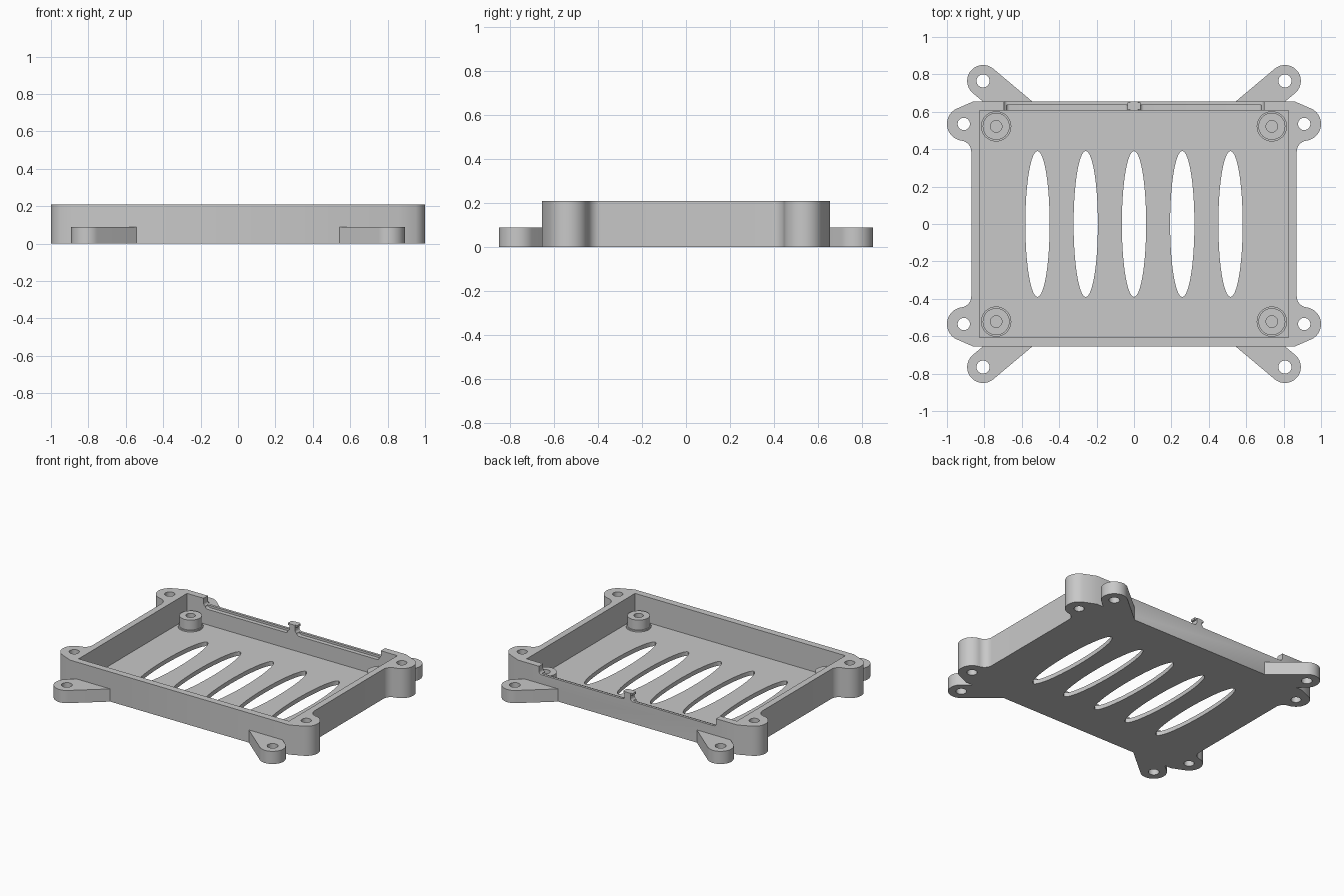
import bpy, bmesh
from math import cos, sin, tan, pi, radians, atan2, sqrt

if "Cube" in bpy.data.objects:
    bpy.data.objects.remove(bpy.data.objects["Cube"])

HEIGHT, FLOOR, FOOT, POST = 0.21, 0.03, 0.09, 0.11
SIDE, BACK = 0.87, 0.655

grey = bpy.data.materials.new("plain grey")
grey.use_nodes = True
COLOR = (0.58, 0.58, 0.58, 1)
grey.diffuse_color = COLOR
grey.node_tree.nodes["Principled BSDF"].inputs["Base Color"].default_value = COLOR


def arc(cx, cy, r, a0, a1, n=12, ry=None):
    """Points along an arc, angles in degrees."""
    ry = ry or r
    angles = [radians(a0 + (a1 - a0) * i / n) for i in range(n + 1)]
    return [(cx + r * cos(a), cy + ry * sin(a)) for a in angles]


def ring(cx, cy, r, ry=None, n=40):
    return arc(cx, cy, r, 0, 360, n, ry)[:-1]


def rect(x0, x1, y0, y1):
    return [(x0, y0), (x1, y0), (x1, y1), (x0, y1)]


def prism(name, points, lo, hi, axis="z"):
    """Extrude a flat outline along z, or along y for an x-z outline."""
    bm = bmesh.new()
    put = (lambda p, h: (p[0], p[1], h)) if axis == "z" else (lambda p, h: (p[0], h, p[1]))
    low = [bm.verts.new(put(p, lo)) for p in points]
    top = [bm.verts.new(put(p, hi)) for p in points]
    bm.faces.new(low)
    bm.faces.new(top)
    for i in range(len(points)):
        j = (i + 1) % len(points)
        bm.faces.new((low[i], low[j], top[j], top[i]))
    bmesh.ops.recalc_face_normals(bm, faces=bm.faces)
    mesh = bpy.data.meshes.new(name)
    bm.to_mesh(mesh)
    bm.free()
    obj = bpy.data.objects.new(name, mesh)
    bpy.context.collection.objects.link(obj)
    mesh.materials.append(grey)
    return obj


def cut(target, *shape):
    """Subtract a prism from the target and discard the cutter."""
    cutter = prism("cutter", *shape)
    cutter.hide_render = True
    mod = target.modifiers.new("cut", "BOOLEAN")
    mod.operation, mod.solver, mod.object = "DIFFERENCE", "EXACT", cutter
    bpy.context.view_layer.objects.active = target
    bpy.ops.object.modifier_apply(modifier=mod.name)
    bpy.data.objects.remove(cutter)


def smooth(obj):
    bpy.ops.object.select_all(action="DESELECT")
    obj.select_set(True)
    bpy.context.view_layer.objects.active = obj
    bpy.ops.object.shade_smooth_by_angle(angle=radians(30))


CORNERS = [(sx, sy) for sx in (-1, 1) for sy in (-1, 1)]

# Tray outline: one quadrant with a filleted round ear, mirrored around
EAR_X, EAR_Y, EAR_R, FILLET = 0.91, 0.535, 0.09, 0.06
fx = SIDE + FILLET
fy = EAR_Y - sqrt((EAR_R + FILLET) ** 2 - (fx - EAR_X) ** 2)
touch = atan2(fy - EAR_Y, fx - EAR_X) * 180 / pi
quarter = arc(fx, fy, FILLET, 180, 180 + touch, 10)
quarter += arc(EAR_X, EAR_Y, EAR_R, touch, 64, 24)[1:]
quarter.append((0.86, BACK))
half = quarter + [(-x, y) for x, y in reversed(quarter)]
outline = half + [(-x, -y) for x, y in half]

tray = prism("tray", outline, 0, HEIGHT)
cut(tray, rect(-0.825, 0.825, -0.607, 0.607), FLOOR, 0.4)

# Vent slots in the floor
for i in range(-2, 3):
    cut(tray, ring(i * 0.258, 0, 0.065, 0.39, 64), -0.1, 0.3)

# Screw holes through the ears
for sx, sy in CORNERS:
    cut(tray, ring(sx * EAR_X, sy * EAR_Y, 0.033), -0.1, 0.4)

# Lowered back wall: two round-cornered openings with a stepped sill
for s in (-1, 1):
    a, b = sorted((s * 0.022, s * 0.695))
    for x0, x1, z, y1 in ((a, b, 0.155, 0.7), (a + 0.012, b - 0.012, 0.14, 0.637)):
        r = 0.02
        profile = arc(x0 + r, z + r, r, 180, 270, 6) + arc(x1 - r, z + r, r, 270, 360, 6)
        profile += [(x1, 0.3), (x0, 0.3)]
        cut(tray, profile, 0.59, y1, "y")
smooth(tray)

# Small hooked catch on the middle of the back wall
prism("back_catch", rect(-0.036, 0.036, 0.612, 0.65), 0.195, HEIGHT)

# Mounting foot outline: a round end whose slanted sides run into the wall
FOOT_X, FOOT_Y, LEAN, ROOT = 0.807, 0.765, 40, 0.64
foot_outline = arc(FOOT_X, FOOT_Y, 0.085, LEAN - 90, LEAN + 90, 24)
ends = [(x - (y - ROOT) / tan(radians(LEAN)), ROOT)
        for x, y in (foot_outline[0], foot_outline[-1])]
foot_outline = [ends[0]] + foot_outline + [ends[1]]

for sx, sy in CORNERS:
    place = ("right" if sx < 0 else "left") + ("_front" if sy < 0 else "_back")

    # Standoff post with a low collar and a blind hole
    px, py = sx * 0.737, sy * 0.522
    post = prism("post_" + place, ring(px, py, 0.072), FLOOR - 0.01, POST)
    cut(post, ring(px, py, 0.031), FLOOR + 0.015, 0.3)
    smooth(post)
    smooth(prism("post_collar_" + place, ring(px, py, 0.081), FLOOR - 0.01, FLOOR + 0.01))

    # Foot with its screw hole; on the right side the slant is flipped by mirroring
    foot = prism("foot_" + place, [(sx * x, sy * y) for x, y in foot_outline], 0, FOOT)
    cut(foot, ring(sx * FOOT_X, sy * FOOT_Y, 0.035), -0.1, 0.3)
    smooth(foot)
